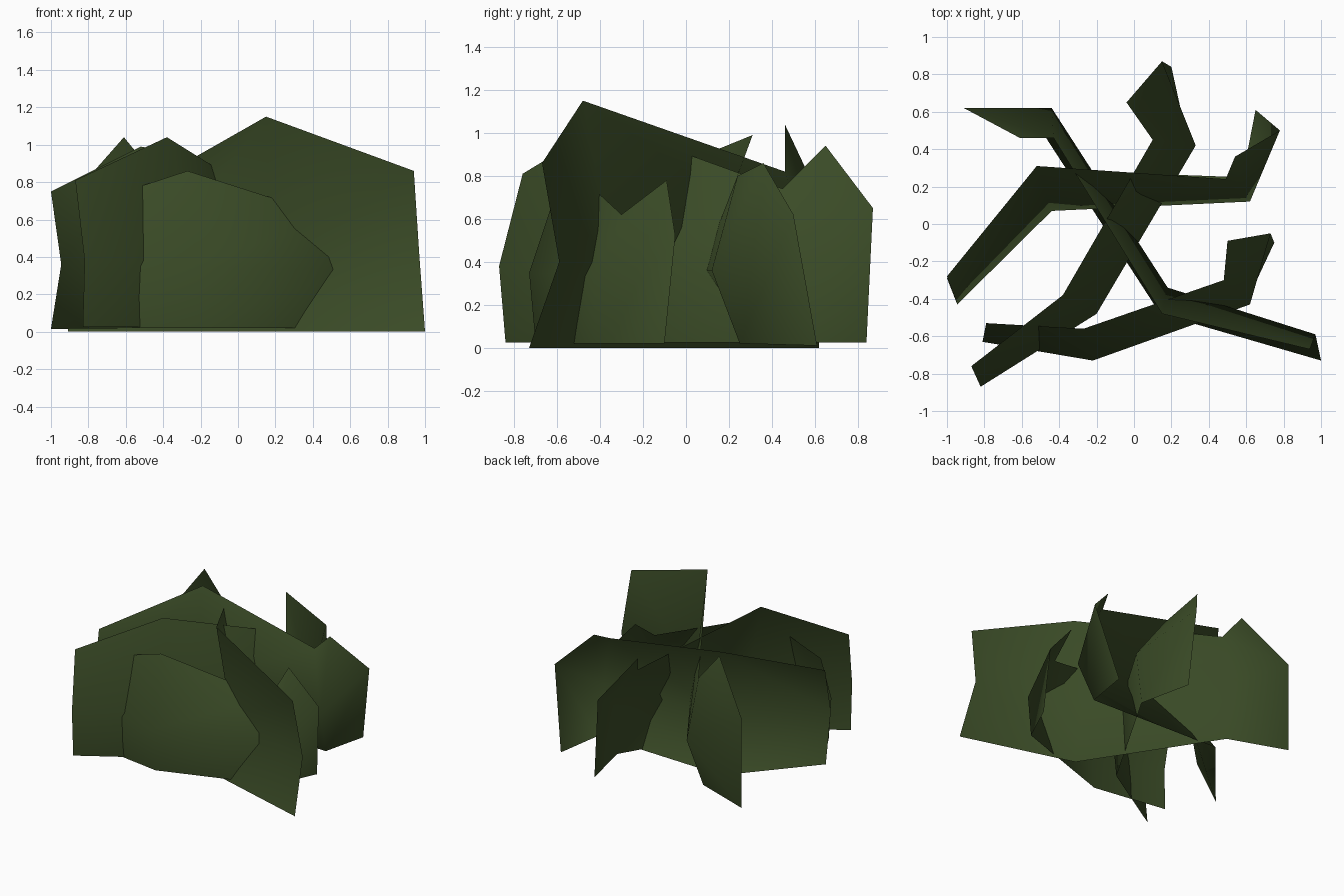
import bpy, bmesh

if "Cube" in bpy.data.objects:
    bpy.data.objects.remove(bpy.data.objects["Cube"])

# One dark leaf green for the whole bush
green = bpy.data.materials.new("dark leaf green")
green.diffuse_color = (0.043, 0.071, 0.02, 1)
green.use_nodes = True
green.node_tree.nodes["Principled BSDF"].inputs["Base Color"].default_value = green.diffuse_color


def foliage_sheet(name, top, middle, bottom):
    """Folded, bulging upright sheet lofted through three rails."""
    bm = bmesh.new()
    rails = [[bm.verts.new(p) for p in rail] for rail in (bottom, middle, top)]
    for low, high in zip(rails, rails[1:]):
        for i in range(len(low) - 1):
            bm.faces.new((low[i], low[i + 1], high[i + 1], high[i]))
    for f in bm.faces:
        f.smooth = True
    mesh = bpy.data.meshes.new(name)
    bm.to_mesh(mesh)
    bm.free()
    mesh.materials.append(green)
    ob = bpy.data.objects.new(name, mesh)
    bpy.context.collection.objects.link(ob)
    return ob


# Sheet running left to right through the back of the bush
foliage_sheet(
    "back_foliage",
    top=[(-1, -.28, .75), (-.52, .31, .99), (.49, .24, .80), (.54, .36, .86)],
    middle=[(-.945, -.43, .36), (-.44, .07, .36), (.62, .12, .36), (.78, .50, .62)],
    bottom=[(-1, -.29, .015), (-.51, .29, .02), (.58, .25, .02), (.65, .61, .01)])

# Tall sheet from back left to front right
foliage_sheet(
    "tall_diagonal_foliage",
    top=[(-.61, .46, 1.04), (-.43, .46, .82), (.15, -.48, 1.15), (.94, -.67, .86)],
    middle=[(-.91, .62, .70), (-.44, .62, .40), (.18, -.34, .40), (.97, -.59, .40)],
    bottom=[(-.91, .62, 0), (-.47, .46, 0), (.14, -.48, 0), (1, -.73, 0)])

# Sheet from front left to back right
foliage_sheet(
    "cross_diagonal_foliage",
    top=[(-.87, -.76, .81), (-.38, -.38, 1.04), (.10, .45, .74), (-.04, .65, .94)],
    middle=[(-.82, -.87, .38), (-.20, -.48, .38), (.33, .42, .42), (.15, .87, .65)],
    bottom=[(-.83, -.84, .025), (-.24, -.48, .025), (.29, .43, .025), (.20, .84, .025)])

# Low sheet across the front
foliage_sheet(
    "front_foliage",
    top=[(-.79, -.53, .69), (-.27, -.56, .86), (.48, -.30, .62), (.50, -.09, .78)],
    middle=[(-.81, -.63, .35), (-.22, -.73, .35), (.62, -.43, .33), (.73, -.05, .52)],
    bottom=[(-.80, -.61, .02), (-.22, -.70, .02), (.60, -.42, .02), (.75, -.10, .02)])
